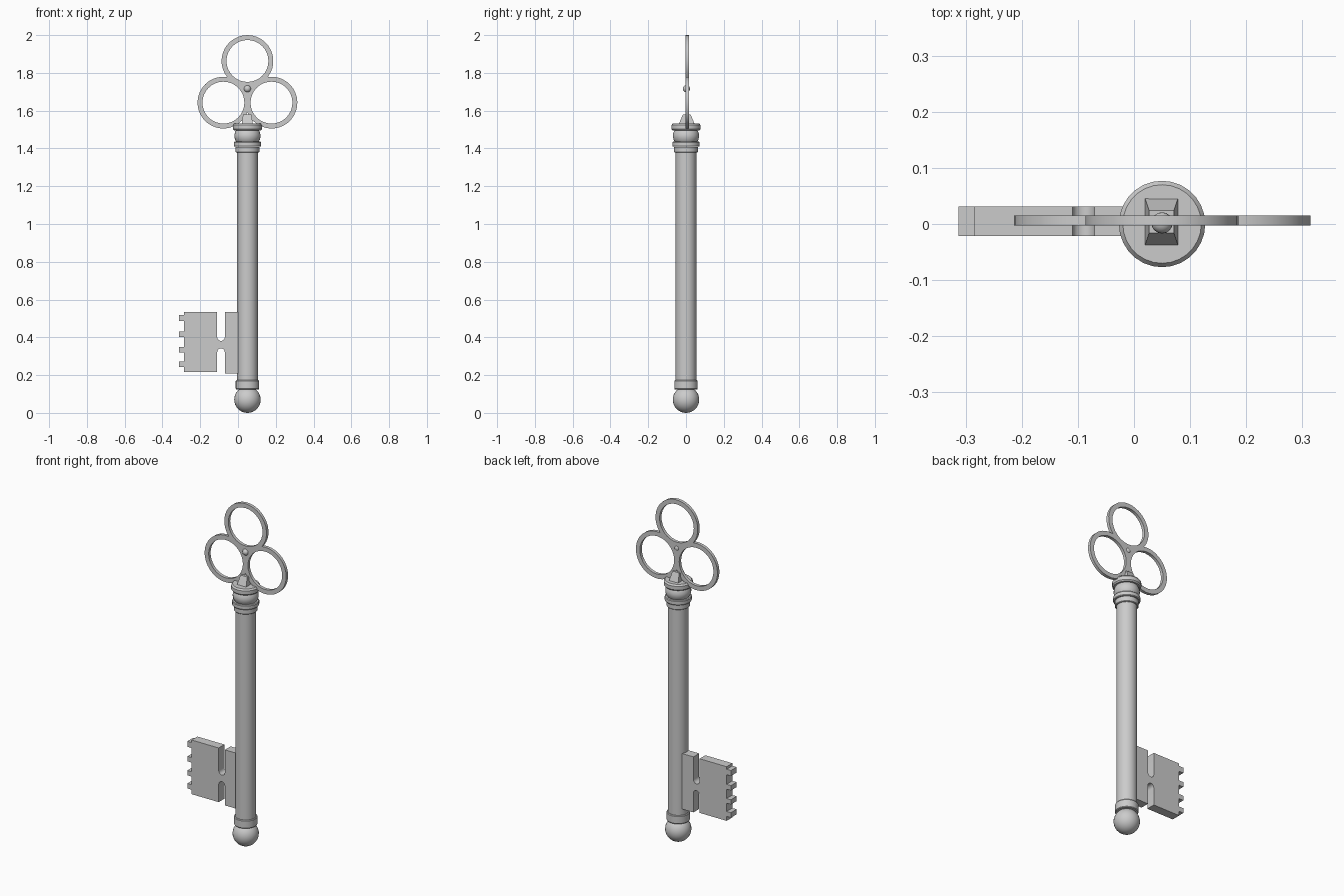
import bpy, bmesh
from math import sin, cos, pi, acos, radians

if "Cube" in bpy.data.objects:
    bpy.data.objects.remove(bpy.data.objects["Cube"])

CX = 0.05   # shaft axis


def shade(ob, angle=35):
    bpy.ops.object.select_all(action='DESELECT')
    ob.select_set(True)
    bpy.context.view_layer.objects.active = ob
    bpy.ops.object.shade_smooth_by_angle(angle=radians(angle))


def finish(name, bm, smooth=True):
    bmesh.ops.recalc_face_normals(bm, faces=bm.faces)
    me = bpy.data.meshes.new(name)
    bm.to_mesh(me)
    bm.free()
    ob = bpy.data.objects.new(name, me)
    bpy.context.collection.objects.link(ob)
    if smooth:
        shade(ob)
    return ob


def lathe(name, profile, n=28):
    """Capped solid of revolution around the shaft axis from (radius, z) points."""
    bm = bmesh.new()
    rings = [[bm.verts.new((CX + r * cos(2 * pi * i / n), r * sin(2 * pi * i / n), z))
              for i in range(n)] for r, z in profile]
    for a, b in zip(rings, rings[1:]):
        for i in range(n):
            j = (i + 1) % n
            bm.faces.new((a[i], a[j], b[j], b[i]))
    bm.faces.new(rings[0])
    bm.faces.new(rings[-1])
    return finish(name, bm)


def ball(name, loc, r, u=28, v=16):
    bm = bmesh.new()
    bmesh.ops.create_uvsphere(bm, u_segments=u, v_segments=v, radius=r)
    bmesh.ops.translate(bm, verts=bm.verts, vec=loc)
    return finish(name, bm)


def plate(name, outlines, y, half):
    """Flat plate in the XZ plane, later outlines cut holes in the first."""
    cu = bpy.data.curves.new(name, 'CURVE')
    cu.dimensions, cu.fill_mode, cu.extrude = '2D', 'BOTH', half
    for pts in outlines:
        sp = cu.splines.new('POLY')
        sp.points.add(len(pts) - 1)
        for p, (x, z) in zip(sp.points, pts):
            p.co = (x, z, 0, 1)
        sp.use_cyclic_u = True
    ob = bpy.data.objects.new(name, cu)
    ob.location.y = y
    ob.rotation_euler.x = pi / 2
    bpy.context.collection.objects.link(ob)
    bpy.ops.object.select_all(action='DESELECT')
    ob.select_set(True)
    bpy.context.view_layer.objects.active = ob
    bpy.ops.object.convert(target='MESH')
    ob = bpy.context.object
    bm = bmesh.new()
    bm.from_mesh(ob.data)
    bmesh.ops.remove_doubles(bm, verts=bm.verts, dist=1e-5)
    bmesh.ops.recalc_face_normals(bm, faces=bm.faces)
    bm.to_mesh(ob.data)
    bm.free()
    shade(ob, 30)
    return ob


def arc(x, z, r, a0, a1, n):
    return [(x + r * cos(a0 + (a1 - a0) * i / n), z + r * sin(a0 + (a1 - a0) * i / n))
            for i in range(n + 1)]


# Shaft, tip ball and lower collar
lathe("shaft", [(0.055, 0.13), (0.055, 1.40)])
ball("tip_ball", (CX, 0, 0.07), 0.07)
lathe("tip_collar", [(0.059, 0.124), (0.062, 0.128), (0.062, 0.169), (0.059, 0.173)])

# Stacked collars under the bow
lathe("collar_lower", [(0.060, 1.378), (0.063, 1.381), (0.063, 1.408)])
lathe("collar_band", [(0.069, 1.409), (0.072, 1.413), (0.072, 1.432), (0.069, 1.436)])
lathe("collar_bulge", [(0.058, 1.434), (0.065, 1.445), (0.069, 1.46), (0.069, 1.472),
                       (0.065, 1.488), (0.058, 1.50)])
lathe("collar_cap", [(0.071, 1.495), (0.077, 1.502), (0.077, 1.523), (0.070, 1.532)])

# Tapered socket holding the bow
bm = bmesh.new()
bmesh.ops.create_cube(bm, size=2)
for v in bm.verts:
    top = v.co.z > 0
    v.co = (CX - 0.001 + v.co.x * (0.022 if top else 0.030),
            0.004 + v.co.y * (0.020 if top else 0.044),
            1.581 if top else 1.525)
finish("bow_socket", bm, smooth=False)

# Trefoil bow: union outline of three discs with three round holes
BZ, D, RO, RI = 1.716, 0.147, 0.137, 0.111
span = radians(150) - acos(D * cos(radians(30)) / RO)
outer, holes = [], []
for k in range(3):
    a = pi / 2 + k * 2 * pi / 3
    x, z = CX + D * cos(a), BZ + D * sin(a)
    outer += arc(x, z, RO, a - span, a + span, 24)[:-1]
    holes.append(arc(x, z, RI, 0, 2 * pi, 32)[:-1])
plate("bow", [outer] + holes, 0.006, 0.009)
ball("bow_stud", (CX, 0.002, BZ), 0.019, 16, 10)

# Bit with two round-ended slots and four teeth
X0, X1, TOP, LOW = -0.285, -0.313, 0.534, 0.217
SX, SR = -0.09, 0.02
bit = [(0.02, 0.209), (SX + SR, 0.209)]
bit += arc(SX, 0.322, SR, 0, pi, 8)
bit += [(SX - SR, LOW), (X0, LOW)]
for z0, z1 in [(0.243, 0.272), (0.320, 0.348), (0.402, 0.431), (0.487, 0.519)]:
    bit += [(X0, z0), (X1, z0), (X1, z1), (X0, z1)]
bit += [(X0, TOP), (SX - SR, TOP)]
bit += arc(SX, 0.401, SR, pi, 2 * pi, 8)
bit += [(SX + SR, TOP), (0.02, TOP)]
plate("bit", [bit], 0.005, 0.0265)
